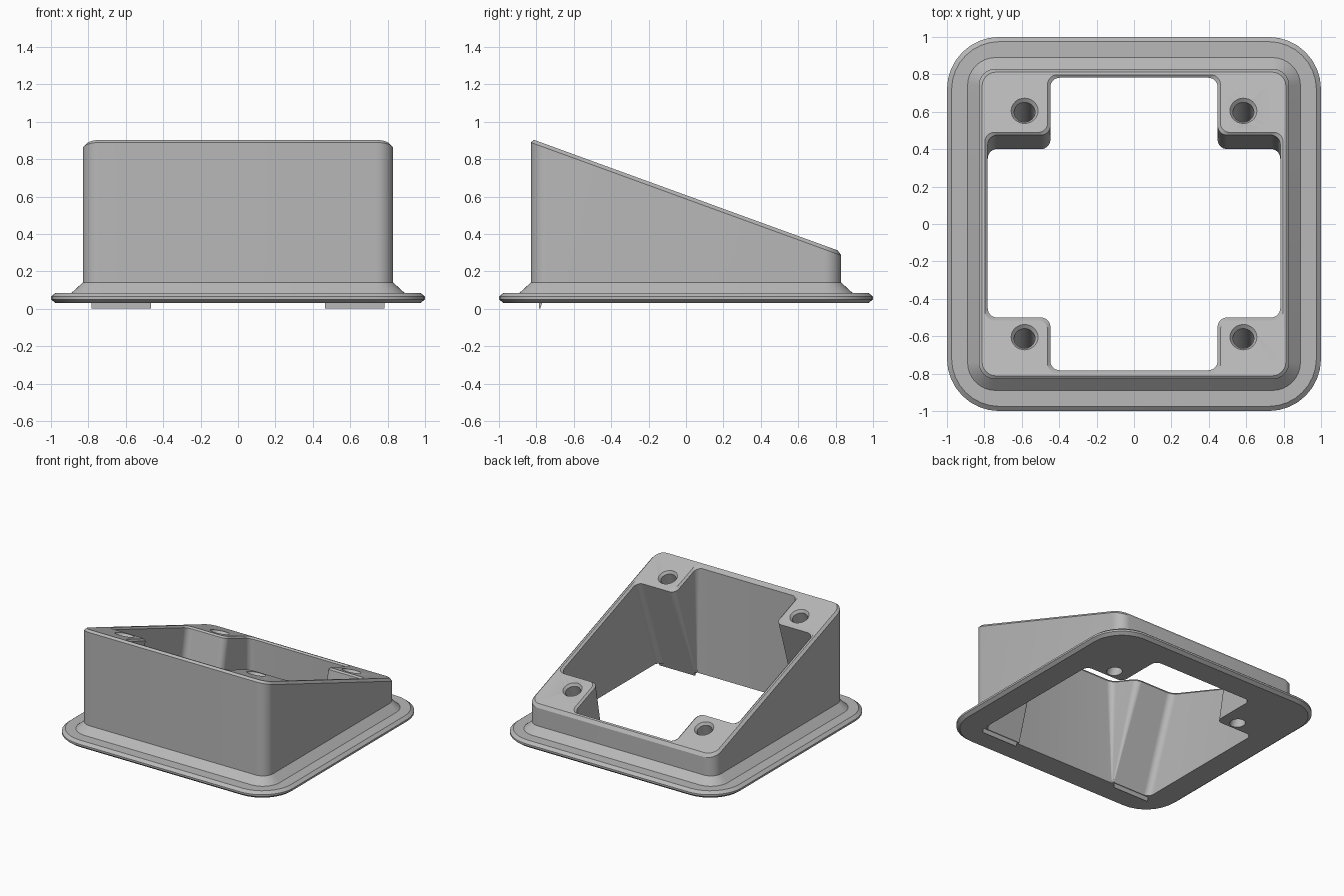
import bpy, bmesh, math
from mathutils import Vector, Matrix

cube = bpy.data.objects.get("Cube")
if cube:
    bpy.data.objects.remove(cube)

grey = bpy.data.materials.new("plain grey")
grey.use_nodes = True
colour = (0.48, 0.48, 0.48, 1)
grey.diffuse_color = colour
grey.node_tree.nodes["Principled BSDF"].inputs["Base Color"].default_value = colour

TILT = math.radians(20)
SEGMENTS = 8


def slope(y):
    """Height of the sloping top plane."""
    return 0.607 - math.tan(TILT) * y


def rounded(points, radius):
    """Round every corner of a closed outline with a tangent arc."""
    out = []
    pts = [Vector(p) for p in points]
    for i, p in enumerate(pts):
        before, after = pts[i - 1] - p, pts[(i + 1) % len(pts)] - p
        r = min(radius, before.length * 0.48, after.length * 0.48)
        u, v = before.normalized(), after.normalized()
        centre = p + (u + v) * r
        for k in range(SEGMENTS + 1):
            t = math.pi / 2 * k / SEGMENTS
            out.append(centre - v * r * math.cos(t) - u * r * math.sin(t))
    return out


def square(half, radius):
    return rounded([(half, -half), (half, half), (-half, half), (-half, -half)], radius)


def cross(front, back, grow=0):
    """Opening with four corner blocks left standing."""
    arm, wide = 0.447 + grow, 0.782 + grow
    f, b = front - grow, back + grow
    right = [(arm, -wide), (arm, f), (wide, f), (wide, b), (arm, b), (arm, wide)]
    left = [(-x, y) for x, y in reversed(right)]
    return rounded(right + left, 0.05)


def flat(outline, z):
    return [Vector((p.x, p.y, z)) for p in outline]


def sloped(outline, drop):
    return [Vector((p.x, p.y, slope(p.y) + drop)) for p in outline]


def loft(name, rings):
    """Closed solid skinned through matching rings."""
    bm = bmesh.new()
    loops = [[bm.verts.new(p) for p in ring] for ring in rings]
    n = len(loops[0])
    for low, high in zip(loops, loops[1:]):
        for i in range(n):
            j = (i + 1) % n
            bm.faces.new((low[i], low[j], high[j], high[i]))
    bm.faces.new(loops[0][::-1])
    bm.faces.new(loops[-1])
    bmesh.ops.recalc_face_normals(bm, faces=bm.faces)
    mesh = bpy.data.meshes.new(name)
    bm.to_mesh(mesh)
    bm.free()
    mesh.materials.append(grey)
    obj = bpy.data.objects.new(name, mesh)
    bpy.context.collection.objects.link(obj)
    return obj


def select(obj):
    bpy.ops.object.select_all(action='DESELECT')
    obj.select_set(True)
    bpy.context.view_layer.objects.active = obj


def cut(target, cutter):
    cutter.hide_render = True
    select(target)
    mod = target.modifiers.new("cut", 'BOOLEAN')
    mod.operation, mod.solver, mod.object = 'DIFFERENCE', 'EXACT', cutter
    bpy.ops.object.modifier_apply(modifier=mod.name)
    bpy.data.objects.remove(cutter)


# Flange, flared foot and sloping walls in one skin
flange = [(0.975, 0.255, 0.03), (1.0, 0.28, 0.05), (1.0, 0.28, 0.065),
          (0.975, 0.255, 0.085), (0.89, 0.15, 0.085), (0.83, 0.09, 0.14)]
rings = [flat(square(h, r), z) for h, r, z in flange]
rings += [sloped(square(0.83, 0.09), -0.02), sloped(square(0.812, 0.075), 0)]
housing = loft("sloped_housing", rings)

# Opening, with slanted corner blocks and a chamfered lip
lip = cross(-0.50, 0.475, 0.015)
cut(housing, loft("opening_cutter", [
    flat(cross(-0.775, 0.395), 0), sloped(cross(-0.50, 0.475), -0.015),
    sloped(lip, 0), sloped(lip, 0.1)]))

# Countersunk screw holes square to the slope; the front pair is blind
for side in (-1, 1):
    for y, depth in ((-0.605, 0.38), (0.605, 0.6)):
        place = (Matrix.Translation((side * 0.585, y, slope(y)))
                 @ Matrix.Rotation(-TILT, 4, 'X'))
        hole = []
        for r, z in ((0.056, -depth), (0.056, -0.02), (0.072, 0), (0.072, 0.06)):
            hole.append([place @ Vector((r * math.cos(a), r * math.sin(a), z))
                         for a in (math.tau * k / 32 for k in range(32))])
        cut(housing, loft("hole_cutter", hole))

select(housing)
bpy.ops.object.shade_smooth_by_angle(angle=math.radians(25))

# Thin tips of the front corner blocks below the flange
tip = [(-0.785, 0.045), (-0.765, 0.045), (-0.78, 0), (-0.785, 0)]
for side, name in ((-1, "right_block_tip"), (1, "left_block_tip")):
    loft(name, [[Vector((side * x, y, z)) for y, z in tip] for x in (0.465, 0.782)])
